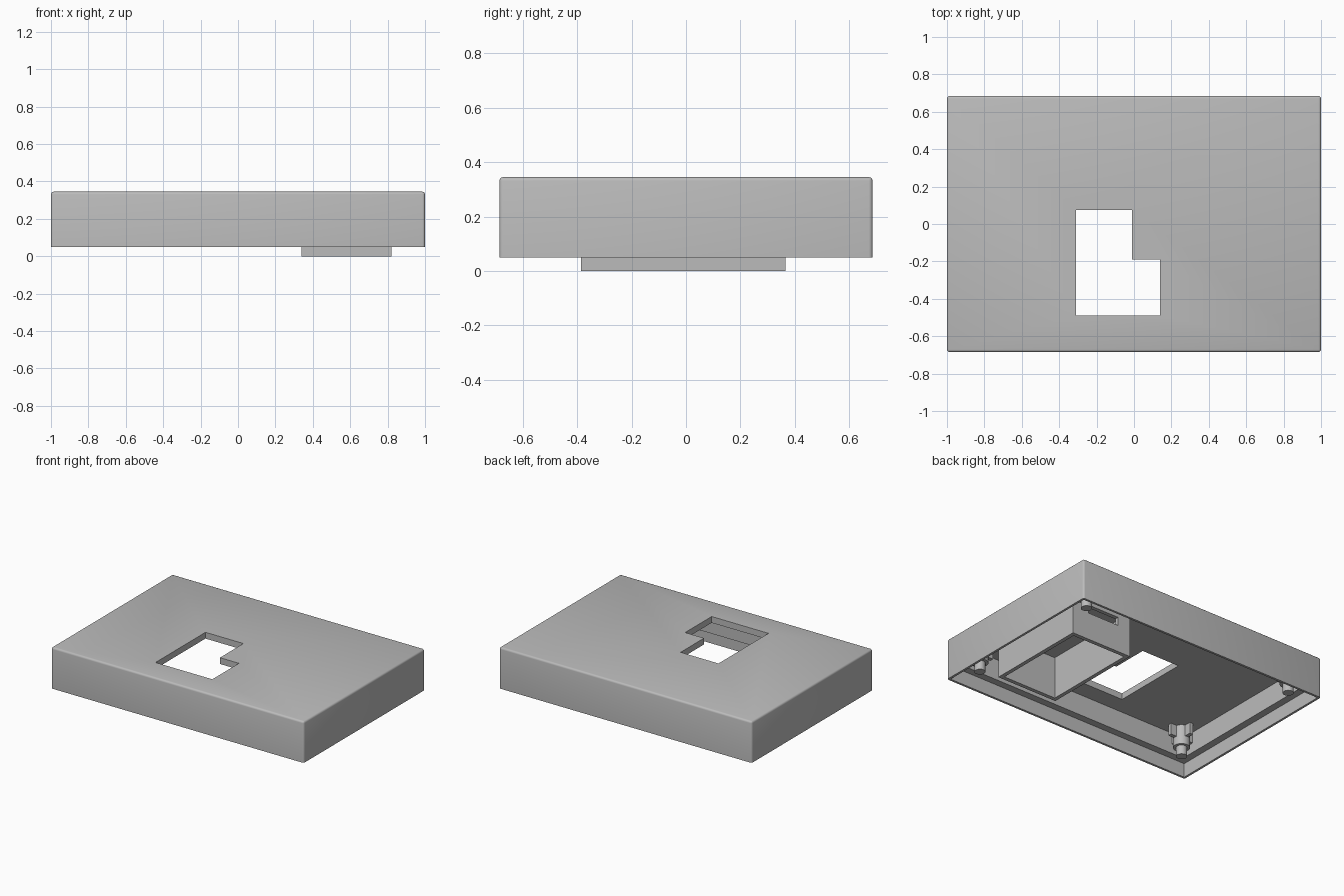
import bpy, bmesh, math
from mathutils import Vector

cube = bpy.data.objects.get("Cube")
if cube:
    bpy.data.objects.remove(cube, do_unlink=True)

grey = bpy.data.materials.new("plain_grey")
grey.use_nodes = True
grey.diffuse_color = (0.5, 0.5, 0.5, 1)
grey.node_tree.nodes["Principled BSDF"].inputs["Base Color"].default_value = (0.5, 0.5, 0.5, 1)


def finish(name, bm):
    mesh = bpy.data.meshes.new(name)
    bm.to_mesh(mesh)
    bm.free()
    mesh.materials.append(grey)
    obj = bpy.data.objects.new(name, mesh)
    bpy.context.collection.objects.link(obj)
    return obj


def add_box(bm, lo, hi):
    lo, hi = Vector(lo), Vector(hi)
    verts = bmesh.ops.create_cube(bm, size=1)["verts"]
    for v in verts:
        v.co = (lo + hi) / 2 + v.co * (hi - lo)


def block(name, lo, hi, bevel=0):
    bm = bmesh.new()
    add_box(bm, lo, hi)
    if bevel:
        # round every edge except those of the open underside
        edges = [e for e in bm.edges if max(v.co.z for v in e.verts) > hi[2] - 0.001]
        bmesh.ops.bevel(bm, geom=edges, offset=bevel, segments=3, profile=0.5, affect='EDGES')
    return finish(name, bm)


def cut(target, lo, hi):
    cutter = block("cutter", lo, hi)
    cutter.hide_render = True
    mod = target.modifiers.new("cut", 'BOOLEAN')
    mod.operation, mod.solver, mod.object = 'DIFFERENCE', 'EXACT', cutter
    bpy.context.view_layer.objects.active = target
    bpy.ops.object.modifier_apply(modifier=mod.name)
    bpy.data.objects.remove(cutter, do_unlink=True)


W, D = 1.0, 0.685
BASE, LEDGE, CEIL, TOP = 0.05, 0.15, 0.30, 0.345

# Hollow lid with a stepped inner wall and an L-shaped opening
lid = block("lid_shell", (-W, -D, BASE), (W, D, TOP), 0.014)
for wall, height in ((0.068, CEIL), (0.016, LEDGE)):
    cut(lid, (wall - W, wall - D, -0.1), (W - wall, D - wall, height))
cut(lid, (-0.31, -0.49, 0.2), (-0.01, 0.075, 0.5))
cut(lid, (-0.1, -0.49, 0.2), (0.14, -0.19, 0.5))

# Open compartment hanging below the lid, with a slot in its back wall
tray = block("battery_compartment", (0.34, -0.385, 0), (0.82, 0.365, CEIL + 0.01))
cut(tray, (0.368, -0.357, -0.1), (0.792, 0.337, 0.5))
cut(tray, (0.44, 0.3, 0.195), (0.69, 0.4, 0.255))

# Corner posts: collar, pin and crossed ribs
for side, sx in (("left", 1), ("right", -1)):
    for end, sy in (("front", -1), ("back", 1)):
        x, y = sx * (W - 0.15), sy * (D - 0.15)
        bm = bmesh.new()
        for radius, z0, z1 in ((0.036, 0.095, 0.2), (0.056, 0.16, CEIL + 0.01)):
            made = bmesh.ops.create_cone(bm, cap_ends=True, segments=16, radius1=radius,
                                         radius2=radius, depth=z1 - z0)
            bmesh.ops.translate(bm, verts=made["verts"], vec=(x, y, (z0 + z1) / 2))
        for rx, ry in ((0.1, 0.014), (0.014, 0.1)):
            add_box(bm, (x - rx, y - ry, 0.22), (x + rx, y + ry, CEIL + 0.01))
        finish(f"{end}_{side}_post", bm)

# Smooth the rounded surfaces only
bpy.ops.object.select_all(action='DESELECT')
for obj in bpy.context.collection.objects:
    if obj.type == 'MESH' and (obj is lid or obj.name.endswith("_post")):
        obj.select_set(True)
        bpy.context.view_layer.objects.active = obj
bpy.ops.object.shade_smooth_by_angle(angle=math.radians(35))
